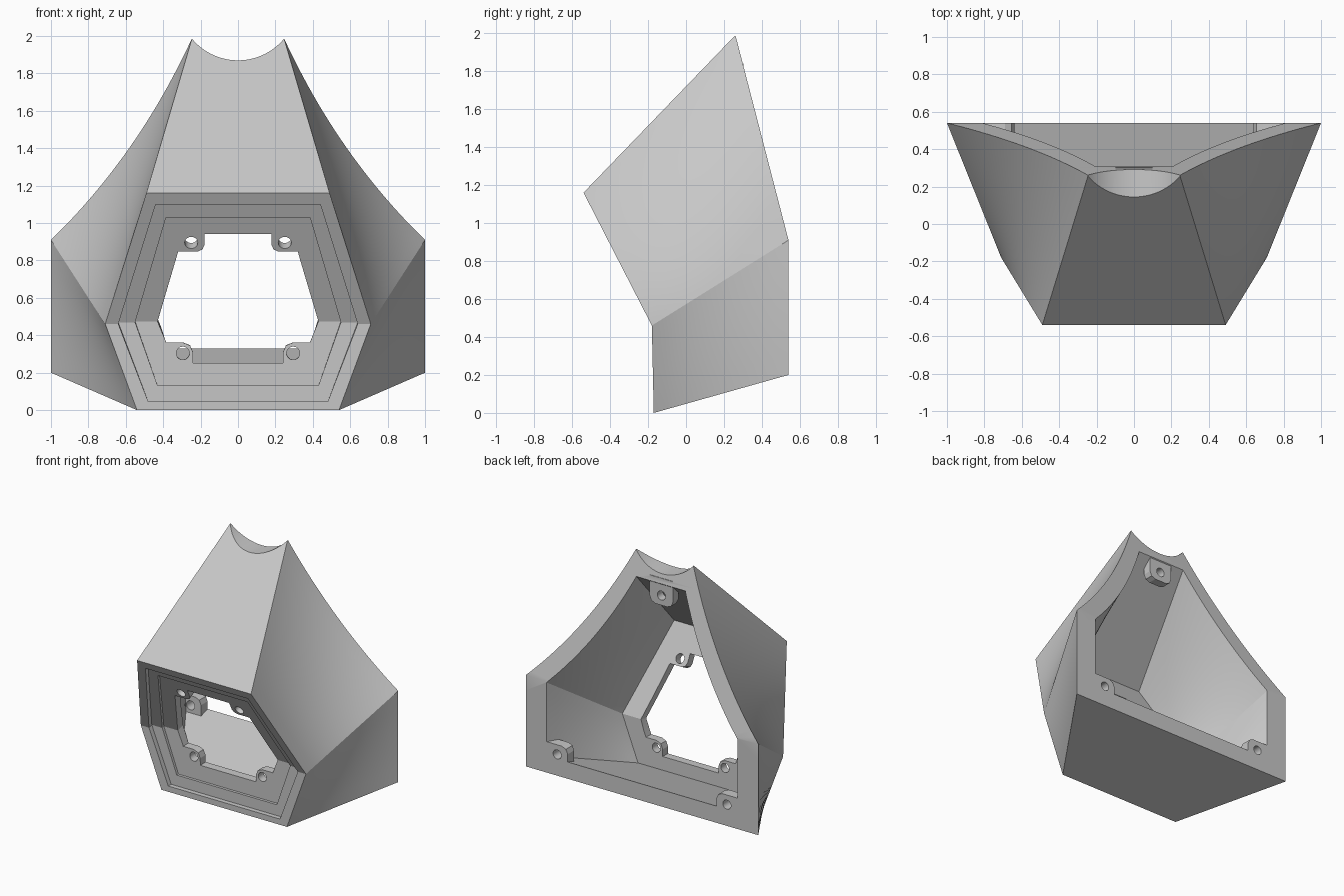
import bpy, bmesh, math
from mathutils import Vector as V

cube = bpy.data.objects.get("Cube")
if cube:
    bpy.data.objects.remove(cube)

grey = bpy.data.materials.new("plain grey")
grey.use_nodes = True
colour = (0.58, 0.58, 0.58, 1)
grey.diffuse_color = colour
grey.node_tree.nodes["Principled BSDF"].inputs["Base Color"].default_value = colour

MID = 0.46                       # height of the crease across the front
N_UP = V((0, 0.889, 0.457))      # inward normals of the two front planes
N_LOW = V((0, 1, 0.022)).normalized()
N_MID = (N_UP + N_LOW) / (1 + N_UP.dot(N_LOW))


def front(x, z, d=0):
    """Point on the creased front, pushed inward by d."""
    if abs(z - MID) < 0.001:
        y, n = -0.18, N_MID
    elif z > MID:
        y, n = -0.18 - (z - MID) * 0.514, N_UP
    else:
        y, n = -0.18 + (MID - z) * 0.022, N_LOW
    return V((x, y, z)) + n * d


def rear(x, z):
    """Point on the rear, which leans forward above the lower frame."""
    return V((x, 0.54 - max(0, z - 0.91) * 0.259, z))


def make(name, bm):
    bmesh.ops.recalc_face_normals(bm, faces=bm.faces)
    mesh = bpy.data.meshes.new(name)
    bm.to_mesh(mesh)
    bm.free()
    mesh.materials.append(grey)
    obj = bpy.data.objects.new(name, mesh)
    bpy.context.collection.objects.link(obj)
    return obj


def solid(name, a, b, k, steps=1):
    """Symmetric solid between two half outlines; end caps are creased at index k."""
    bm = bmesh.new()
    n = len(a)
    loops = []
    for s in range(steps + 1):
        half = [p.lerp(q, s / steps) for p, q in zip(a, b)]
        pts = half + [V((-p.x, p.y, p.z)) for p in reversed(half)]
        loops.append([bm.verts.new(p) for p in pts])
    for near, far in zip(loops, loops[1:]):
        for i in range(2 * n):
            j = (i + 1) % (2 * n)
            bm.faces.new((near[i], near[j], far[j], far[i]))
    for loop in (loops[0], loops[-1]):
        bm.faces.new(loop[:k + 1] + loop[2 * n - 1 - k:])
        bm.faces.new(loop[k:2 * n - k])
    return make(name, bm)


def prism(name, pts, y0, y1):
    bm = bmesh.new()
    rings = [[bm.verts.new((x, y, z)) for x, z in pts] for y in (y0, y1)]
    for i in range(len(pts)):
        j = (i + 1) % len(pts)
        bm.faces.new((rings[0][i], rings[0][j], rings[1][j], rings[1][i]))
    for r in rings:
        bm.faces.new(r)
    return make(name, bm)


def rod(name, centre, axis, radius, length, sides=32):
    bm = bmesh.new()
    bmesh.ops.create_cone(bm, cap_ends=True, segments=sides, radius1=radius,
                          radius2=radius, depth=length)
    rot = axis.to_track_quat('Z', 'Y').to_matrix().to_4x4()
    bmesh.ops.transform(bm, matrix=rot, verts=bm.verts)
    bmesh.ops.translate(bm, vec=centre, verts=bm.verts)
    return make(name, bm)


def combine(target, tool, operation='DIFFERENCE'):
    tool.hide_render = True
    m = target.modifiers.new("cut", 'BOOLEAN')
    m.operation, m.object, m.solver = operation, tool, 'EXACT'
    bpy.context.view_layer.objects.active = target
    bpy.ops.object.modifier_apply(modifier=m.name)
    bpy.data.objects.remove(tool)


UP, LOW, STEPS = 24, 6, 12


def shell_halves(f, b, ctrl):
    """Front and rear half outlines: curved upper flank, straight lower flank."""
    fa, ba = [], []
    for i in range(UP + 1):
        t = i / UP
        fa.append(f[0].lerp(f[1], t))
        ba.append(b[0] * (1 - t) ** 2 + ctrl * 2 * t * (1 - t) + b[1] * t * t)
    for i in range(1, LOW + 1):
        fa.append(f[1].lerp(f[2], i / LOW))
        ba.append(b[1].lerp(b[2], i / LOW))
    return fa, ba


# Outer body
fa, ba = shell_halves([front(0.49, 1.16), front(0.71, MID), front(0.54, 0)],
                      [rear(0.245, 1.99), rear(1, 0.91), rear(1, 0.2)], rear(0.535, 1.36))
body = solid("housing", fa, ba, UP, STEPS)

# Hollow inside, open at the rear
fa, ba = shell_halves([front(0.38, 1.09, 0.12), front(0.59, MID, 0.12), front(0.45, 0.145, 0.12)],
                      [rear(0.21, 1.8), rear(0.82, 0.9), rear(0.82, 0.33)], rear(0.445, 1.28))
ba = [q + (q - p) * 0.06 for p, q in zip(fa, ba)]
combine(body, solid("cavity", fa, ba, UP, STEPS))

# Scalloped top
combine(body, rod("scallop", V((0, 0.2, 2.19)), V((0, 1, 0)), 0.32, 2, 96))

# Stepped recess and window in the front
window = [(0.18, 0.917), (0.18, 0.857), (0.19, 0.834), (0.215, 0.822), (0.32, 0.822), (0.43, MID),
          (0.385, 0.36), (0.295, 0.36), (0.256, 0.344), (0.24, 0.305), (0.24, 0.25)]
for outline, k, d0, d1 in (
        ([(0.44, 1.1), (0.64, MID), (0.48, 0.045)], 1, -0.03, 0.035),
        ([(0.385, 1.014), (0.55, MID), (0.43, 0.13)], 1, 0.01, 0.055),
        (window, 5, 0.04, 0.18)):
    combine(body, solid("recess", [front(x, z, d0) for x, z in outline],
                        [front(x, z, d1) for x, z in outline], k))

# Screw holes of the front plate
for s in (-1, 1):
    combine(body, rod("hole", front(s * 0.25, 0.87, 0.09), N_UP, 0.035, 0.14))
    combine(body, rod("hole", front(s * 0.295, 0.303, 0.09), N_LOW, 0.035, 0.14))

# Rear mounting tabs with their holes
tab = [(0.1, 1.84), (0.1, 1.68), (0.085, 1.645), (0.05, 1.63)]
tab += [(-x, z) for x, z in reversed(tab)]
combine(body, prism("tab", tab, 0.235, 0.303), 'UNION')
combine(body, rod("hole", V((0, 0.3, 1.705)), V((0, 1, 0)), 0.035, 0.24))
for s in (-1, 1):
    corner = [(0.64, 0.28), (0.64, 0.39), (0.655, 0.425), (0.69, 0.44), (0.88, 0.44), (0.88, 0.28)]
    combine(body, prism("tab", [(s * x, z) for x, z in corner], 0.46, 0.54), 'UNION')
    combine(body, rod("hole", V((s * 0.73, 0.53, 0.365)), V((0, 1, 0)), 0.035, 0.2))

# Smooth flanks, sharp edges
bpy.ops.object.select_all(action='DESELECT')
body.select_set(True)
bpy.context.view_layer.objects.active = body
bpy.ops.object.shade_smooth_by_angle(angle=math.radians(15))
